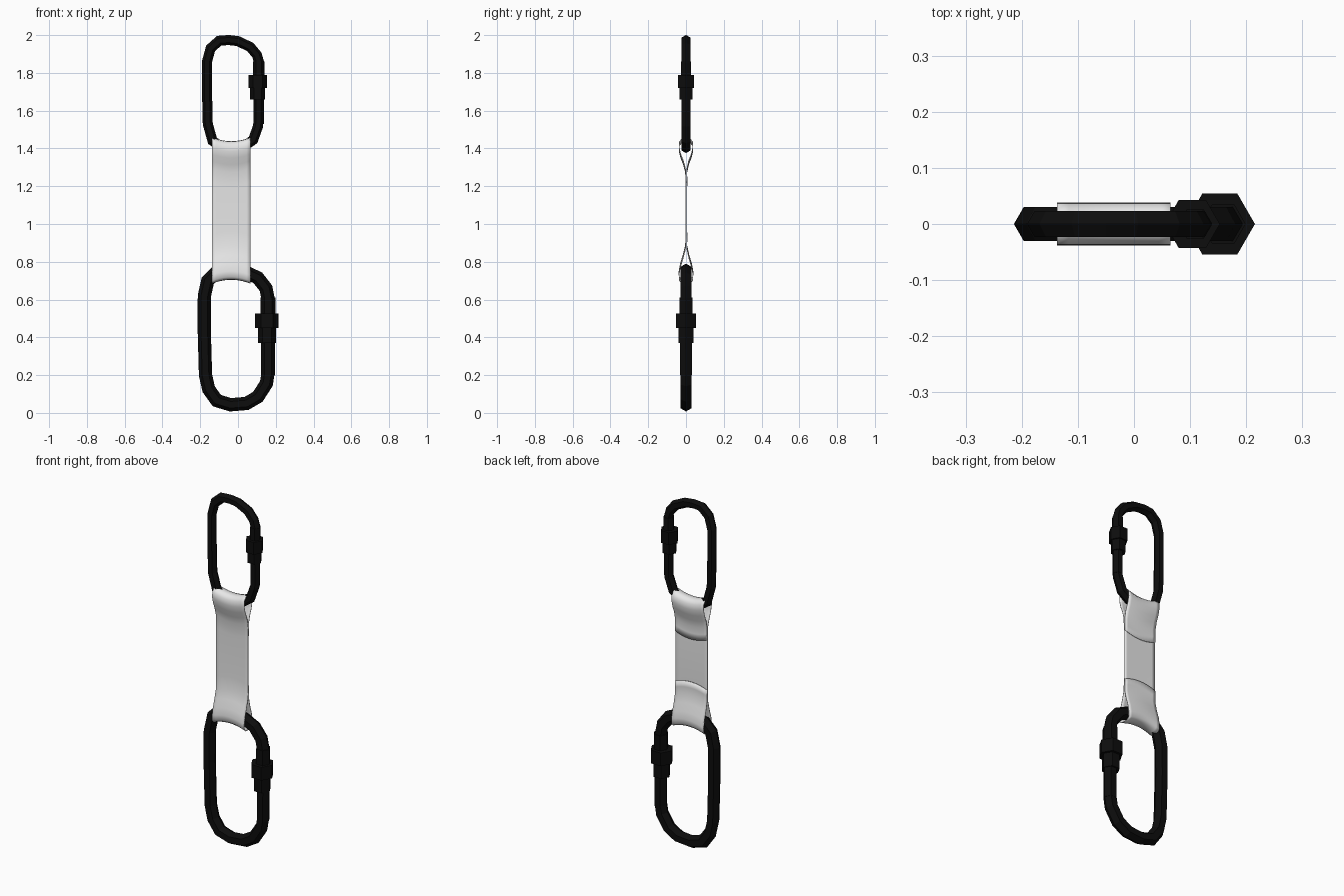
import bpy, bmesh, math
from mathutils import Vector

cube = bpy.data.objects.get("Cube")
if cube:
    bpy.data.objects.remove(cube)


def material(name, rgb):
    m = bpy.data.materials.new(name)
    m.use_nodes = True
    m.diffuse_color = (*rgb, 1)
    m.node_tree.nodes["Principled BSDF"].inputs["Base Color"].default_value = (*rgb, 1)
    return m


BLACK = material("black metal", (0.004, 0.004, 0.004))
WHITE = material("pale webbing", (0.8, 0.8, 0.8))


def finish(bm, name, mat):
    bmesh.ops.recalc_face_normals(bm, faces=bm.faces)
    mesh = bpy.data.meshes.new(name)
    bm.to_mesh(mesh)
    bm.free()
    mesh.materials.append(mat)
    ob = bpy.data.objects.new(name, mesh)
    bpy.context.collection.objects.link(ob)
    return ob


def bridge(bm, a, b):
    n = len(a)
    for i in range(n):
        bm.faces.new((a[i], a[(i + 1) % n], b[(i + 1) % n], b[i]))


HEX = [(math.cos(k * math.pi / 3), math.sin(k * math.pi / 3)) for k in range(6)]


def hex_ring(name, path, r):
    """Six-sided bar swept round a closed path in the xz plane."""
    bm = bmesh.new()
    pts = [Vector((x, 0, z)) for x, z in path]
    n = len(pts)
    rings = []
    for i, p in enumerate(pts):
        d0 = (p - pts[i - 1]).normalized()
        d1 = (pts[(i + 1) % n] - p).normalized()
        t = (d0 + d1).normalized()
        side = Vector((t.z, 0, -t.x)) / max(0.7, t.dot(d1))
        rings.append([bm.verts.new(p + side * (r * c) + Vector((0, r * s, 0))) for c, s in HEX])
    for i in range(n):
        bridge(bm, rings[i], rings[(i + 1) % n])
    return finish(bm, name, BLACK)


def hex_stack(name, x, profile):
    """Stepped six-sided column from (height, radius) pairs."""
    bm = bmesh.new()
    rings = [[bm.verts.new((x + r * c, r * s, z)) for c, s in HEX] for z, r in profile]
    for a, b in zip(rings, rings[1:]):
        bridge(bm, a, b)
    bm.faces.new(rings[0])
    bm.faces.new(rings[-1])
    return finish(bm, name, BLACK)


# Lower, larger carabiner
hex_ring("lower_carabiner_frame", [
    (-.178, .62), (-.179, .45), (-.172, .2), (-.155, .125), (-.112, .065), (-.04, .043),
    (.045, .05), (.105, .085), (.15, .155), (.159, .21), (.162, .59), (.148, .66),
    (.105, .715), (.035, .748), (-.04, .755), (-.115, .745), (-.16, .70)], .035)
hex_stack("lower_gate", .159, [(.2, .036), (.4, .036), (.5, .04), (.61, .04)])
hex_stack("lower_lock_sleeve", .153, [(.37, .047), (.45, .047), (.45, .0625), (.525, .0625)])

# Upper, smaller carabiner
hex_ring("upper_carabiner_frame", [
    (-.164, 1.86), (-.164, 1.7), (-.16, 1.53), (-.135, 1.44), (-.09, 1.41), (-.036, 1.402),
    (.03, 1.41), (.08, 1.445), (.107, 1.52), (.113, 1.85), (.1, 1.895), (.065, 1.937),
    (0, 1.968), (-.05, 1.974), (-.1, 1.97), (-.145, 1.93)], .0265)
hex_stack("upper_gate", .109, [(1.53, .028), (1.7, .028), (1.78, .03), (1.86, .03)])
hex_stack("upper_lock_sleeve", .104, [(1.66, .04), (1.72, .04), (1.72, .049), (1.79, .049)])

# Webbing strap: one ribbon looped through both carabiners, ends lapped on the back
lower = [(.006, .955), (.005, .92), (.005, .885), (.016, .835), (.03, .79), (.037, .75), (.036, .72),
         (.022, .708), (0, .706), (-.022, .708), (-.036, .72), (-.037, .75), (-.03, .79),
         (-.016, .835), (-.003, .885)]
upper = [(-.003, 1.275), (-.014, 1.315), (-.028, 1.35), (-.036, 1.385), (-.035, 1.415),
         (-.02, 1.434), (0, 1.437), (.02, 1.434), (.035, 1.415), (.036, 1.385), (.028, 1.35),
         (.014, 1.315), (.005, 1.275), (.005, 1.235), (.006, 1.2)]
profile = lower + [(0, .96), (0, 1.08), (0, 1.2)] + upper
COLS = 10
bm = bmesh.new()
rows = []
for y, z in profile:
    lift = max(-1, min(1, (z - 1.08) / .12))
    row = []
    for i in range(COLS + 1):
        u = 2 * i / COLS - 1
        row.append(bm.verts.new((-.036 + .101 * u, y, z + .02 * lift * u * u)))
    rows.append(row)
for a, b in zip(rows, rows[1:]):
    for i in range(COLS):
        bm.faces.new((a[i], a[i + 1], b[i + 1], b[i]))
strap = finish(bm, "webbing_strap", WHITE)
solid = strap.modifiers.new("thickness", "SOLIDIFY")
solid.thickness = .003
solid.offset = 0
bpy.ops.object.select_all(action="DESELECT")
bpy.context.view_layer.objects.active = strap
strap.select_set(True)
bpy.ops.object.shade_smooth_by_angle(angle=math.radians(50))
